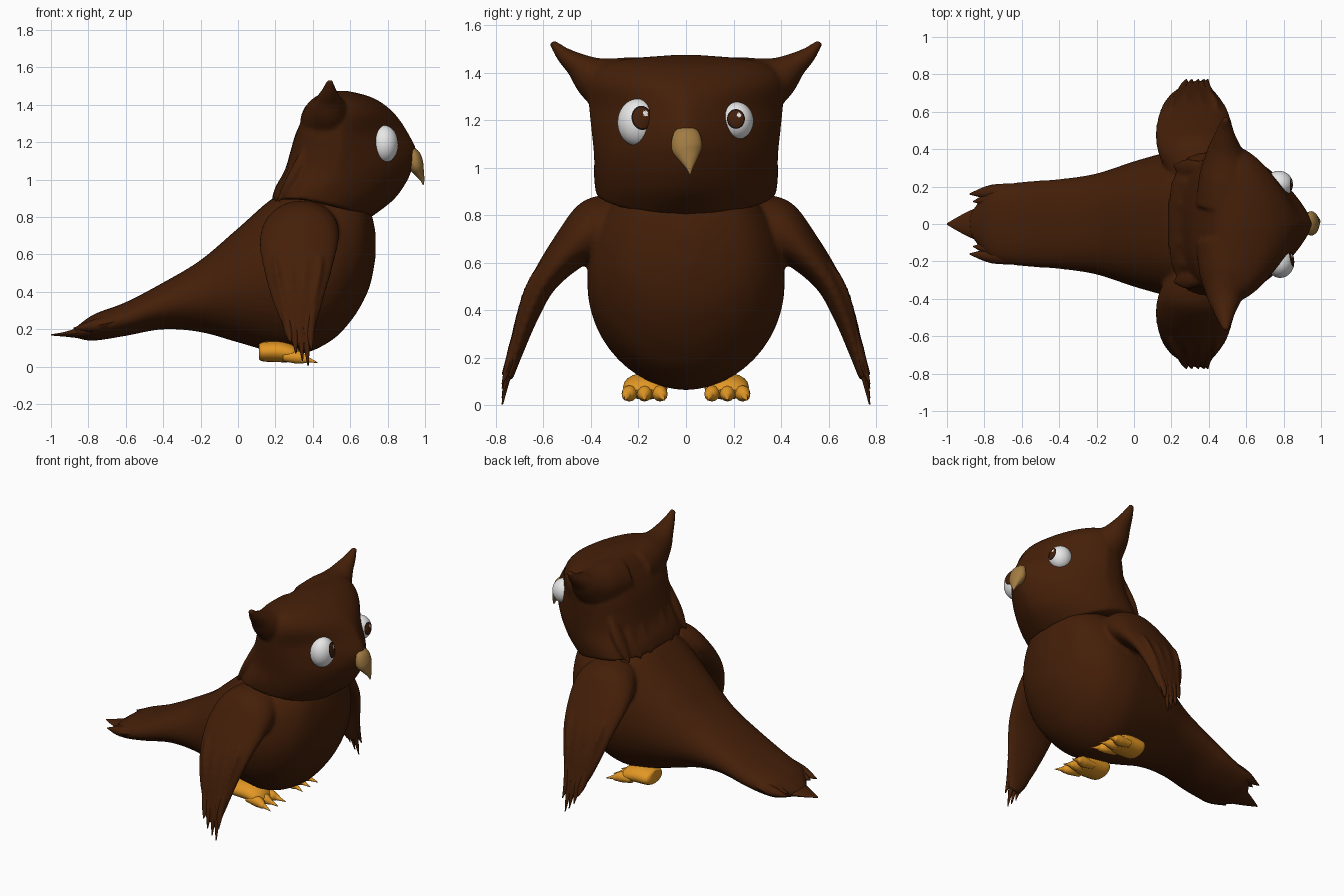
import bpy, bmesh, math
from mathutils import Vector

if "Cube" in bpy.data.objects:
    bpy.data.objects.remove(bpy.data.objects["Cube"])


def material(name, rgb):
    m = bpy.data.materials.new(name)
    m.use_nodes = True
    m.diffuse_color = (*rgb, 1)
    m.node_tree.nodes["Principled BSDF"].inputs["Base Color"].default_value = (*rgb, 1)
    return m


BROWN = material("brown feathers", (.058, .0135, .0025))
WHITE = material("eye white", (.8, .8, .8))
BLACK = material("pupil rim", (.008, .004, .003))
GOLD = material("beak tan", (.36, .2, .055))
ORANGE = material("foot orange", (.76, .31, .018))


def select(obs):
    bpy.ops.object.select_all(action="DESELECT")
    for ob in obs:
        ob.select_set(True)
    bpy.context.view_layer.objects.active = obs[0]


def finish(name, bm, mats):
    bmesh.ops.recalc_face_normals(bm, faces=bm.faces)
    mesh = bpy.data.meshes.new(name)
    bm.to_mesh(mesh)
    bm.free()
    ob = bpy.data.objects.new(name, mesh)
    bpy.context.collection.objects.link(ob)
    for m in mats:
        mesh.materials.append(m)
    select([ob])
    bpy.ops.object.shade_smooth_by_angle(angle=math.radians(50))
    return ob


def fuse(obs, rounds):
    """Join overlapping parts into one soft skin."""
    select(obs)
    bpy.ops.object.join()
    skin = obs[0].modifiers.new("skin", "REMESH")
    skin.mode = "VOXEL"
    skin.voxel_size = .011
    skin.use_smooth_shade = True
    soft = obs[0].modifiers.new("soften", "SMOOTH")
    soft.factor = .5
    soft.iterations = rounds


def smooth_rows(rows, steps):
    """Interpolate rows of numbers with a spline through each row."""
    out = []
    last = len(rows) - 1
    for i in range(last):
        quad = (rows[max(i - 1, 0)], rows[i], rows[i + 1], rows[min(i + 2, last)])
        for k in range(steps):
            t = k / steps
            out.append([b + t / 2 * (c - a + t * (2*a - 5*b + 4*c - d + t * (3*(b - c) + d - a)))
                        for a, b, c, d in zip(*quad)])
    return out + [list(rows[-1])]


def loft(name, rings, mat):
    bm = bmesh.new()
    loops = [[bm.verts.new(p) for p in ring] for ring in rings]
    n = len(loops[0])
    for a, b in zip(loops, loops[1:]):
        for i in range(n):
            j = (i + 1) % n
            bm.faces.new((a[i], a[j], b[j], b[i]))
    bm.faces.new(loops[0])
    bm.faces.new(loops[-1])
    return finish(name, bm, [mat])


def circle(n):
    return [(math.cos(math.tau * i / n), math.sin(math.tau * i / n)) for i in range(n)]


def power(v, e):
    return math.copysign(abs(v) ** e, v)


def tube(name, rows, mat, side=(1, 0, 0), flip=1, steps=5, n=16):
    """Sweep an ellipse; each row is x, y, z, half width along side, half thickness."""
    rows = smooth_rows(rows, steps)
    pts = [Vector((r[0], r[1] * flip, r[2])) for r in rows]
    rings = []
    for i, (p, r) in enumerate(zip(pts, rows)):
        t = (pts[min(i + 1, len(pts) - 1)] - pts[max(i - 1, 0)]).normalized()
        a = Vector(side)
        a = (a - t * a.dot(t)).normalized()
        b = t.cross(a)
        rings.append([p + a * c * max(r[3], .002) + b * s * max(r[4], .002) for c, s in circle(n)])
    return loft(name, rings, mat)


# Body and tail: x, bottom, top, half width
body = [(-.88, .16, .2, .05), (-.83, .145, .24, .12), (-.76, .14, .285, .195), (-.6, .165, .345, .225),
        (-.4, .2, .45, .24), (-.2, .185, .57, .27), (0, .13, .74, .335),
        (.2, .075, .91, .39), (.35, .07, .95, .415), (.5, .14, .96, .4),
        (.6, .24, .95, .345), (.67, .35, .91, .27), (.71, .45, .83, .17), (.735, .58, .72, .05)]
rings = []
for x, lo, hi, w in smooth_rows(body, 6):
    mid, h = (lo + hi) / 2, (hi - lo) / 2
    rings.append([(x, w * power(c, .75 if s > 0 else 1.05), mid + h * s) for c, s in circle(48)])
torso = [loft("body", rings, BROWN)]

# Head: z, back, front, half width, sharpness of the face
head = [(.895, .18, .715, .38, 1), (.96, .2, .845, .387, 1.2), (1.05, .25, .93, .387, 1.35),
        (1.15, .28, .955, .397, 1.55), (1.25, .31, .91, .407, 1.55), (1.35, .36, .84, .41, 1.3),
        (1.42, .41, .755, .37, 1.2), (1.455, .46, .67, .27, 1.1), (1.475, .54, .58, .04, 1)]
rings = []
for z, back, front, w, point in smooth_rows(head, 5):
    mid = back + (front - back) * .4
    drop = .09 * max(0, (1.05 - z) / .15)
    ring = []
    for c, s in circle(56):
        e = point if c > 0 else .75
        reach = front - mid if c > 0 else mid - back
        ring.append((mid + reach * power(c, e), w * power(s, e), z - drop * max(c, 0)))
    rings.append(ring)
skull = [loft("head", rings, BROWN)]

for s, label in ((1, "left"), (-1, "right")):
    # Ear tufts, broad where they leave the head
    skull.append(tube(label + "_ear_tuft",
                      [(.49, .1, 1.3, .16, .16), (.49, .27, 1.33, .14, .14),
                       (.485, .38, 1.375, .1, .098), (.485, .455, 1.43, .065, .056),
                       (.488, .515, 1.475, .04, .034), (.49, .565, 1.53, .016, .014)],
                      BROWN, flip=s, n=24))

    # Wings with loose feather tips
    torso.append(tube(label + "_wing",
                      [(.35, .26, .8, .15, .1), (.34, .37, .745, .2, .13),
                       (.325, .48, .66, .21, .09), (.32, .595, .525, .185, .058),
                       (.32, .665, .38, .145, .046), (.33, .715, .23, .095, .032),
                       (.345, .75, .11, .045, .02)],
                      BROWN, flip=s, n=28, steps=6))
    for i, (x, low) in enumerate([(.27, .13), (.3, .07), (.335, .03), (.365, .003), (.385, .09)]):
        top = .33 + (x - .33) * 1.5
        tube(f"{label}_wing_feather_{i}", [(top, .68, .36, .025, .03), (x, .735, .2, .025, .022),
                                         (x + .01, .773, low, .003, .003)], BROWN, flip=s, n=8)
    # Long ridges on the outside of the wing
    for i in range(4):
        x = .2 + .08 * i
        torso.append(tube(f"{label}_wing_ridge_{i}",
                          [(x, .5, .67, .01, .01), (x, .61, .53, .02, .05),
                           (.33 + (x - .33) * .7, .685, .35, .018, .038),
                           (.33 + (x - .33) * .4, .74, .16, .01, .012)],
                          BROWN, flip=s, n=8))

    # Side tail feathers
    for i in range(3):
        y = .17 - .04 * i
        tube(f"{label}_tail_feather_{i}", [(-.62, y, .25, .045, .04), (-.76, y, .22, .04, .035),
                                         (-.88 + .02 * i, y - .01, .205, .003, .003)],
             BROWN, side=(0, 1, 0), flip=s, n=8)

    # Neck feathers hanging from the back of the head
    for i in range(3):
        y = .1 + .1 * i
        x = .2 + .015 * i
        skull.append(tube(f"{label}_neck_feather_{i}",
                          [(x + .14, y, 1.16, .03, .03), (x + .055, y, 1, .05, .03),
                           (x - .02, y + .01, .88, .008, .008)],
                          BROWN, side=(0, 1, 0), flip=s, n=10))

    # Feet: ankle pad, three toes and claws
    tube(label + "_foot", [(.112, .17, .08, .07, .04), (.135, .17, .08, .09, .052),
                           (.22, .17, .08, .094, .056), (.29, .172, .068, .09, .045),
                           (.33, .172, .05, .06, .02)], ORANGE, side=(0, 1, 0), flip=s, n=20)
    for i in range(3):
        y = .11 + .064 * i
        spread = .02 * (i - 1)
        tube(f"{label}_toe_{i}", [(.24, y, .055, .025, .025), (.32, y, .05, .033, .034),
                                (.36, y + spread / 2, .04, .022, .022), (.38, y + spread / 2, .035, .013, .013),
                                (.425, y + spread, .022, .002, .002)],
             ORANGE, side=(0, 1, 0), flip=s, n=12)

fuse(torso, 8)
fuse(skull, 6)

# Central tail feather
tube("middle_tail_feather", [(-.7, 0, .21, .12, .06), (-.82, 0, .185, .095, .035),
                             (-.92, 0, .174, .05, .014), (-1, 0, .17, .004, .003)],
     BROWN, side=(0, 1, 0))

# Hooked beak
tube("beak", [(.91, 0, 1.165, .04, .02), (.94, .002, 1.13, .06, .035), (.95, .004, 1.08, .064, .042),
              (.968, .01, 1.04, .042, .028), (.985, .015, 1.0, .016, .012), (.99, .017, .972, .003, .003)],
     GOLD, side=(0, 1, 0), n=24)


# Eyes: pole of the sphere turned to the gaze, pupil picked by angle from the gaze
def eye(name, centre, radii, gaze):
    bm = bmesh.new()
    bmesh.ops.create_uvsphere(bm, u_segments=40, v_segments=40, radius=1)
    gaze = Vector(gaze).normalized()
    turn = Vector((0, 0, 1)).rotation_difference(gaze)
    shine = (gaze + Vector((0, .2, .2))).normalized()
    for f in bm.faces:
        d = turn @ f.calc_center_median().normalized()
        angle = d.angle(gaze)
        f.material_index = 0 if angle > .55 else 2 if angle > .49 else 1
        if d.angle(shine) < .13:
            f.material_index = 0
    for v in bm.verts:
        p = turn @ v.co
        v.co = Vector(centre) + Vector([a * b for a, b in zip(p, radii)])
    finish(name, bm, [WHITE, BROWN, BLACK])


eye("right_eye", (.782, -.203, 1.19), (.075, .085, .1), (1, .25, .24))
eye("left_eye", (.775, .212, 1.197), (.075, .072, .08), (1, -.03, .12))
